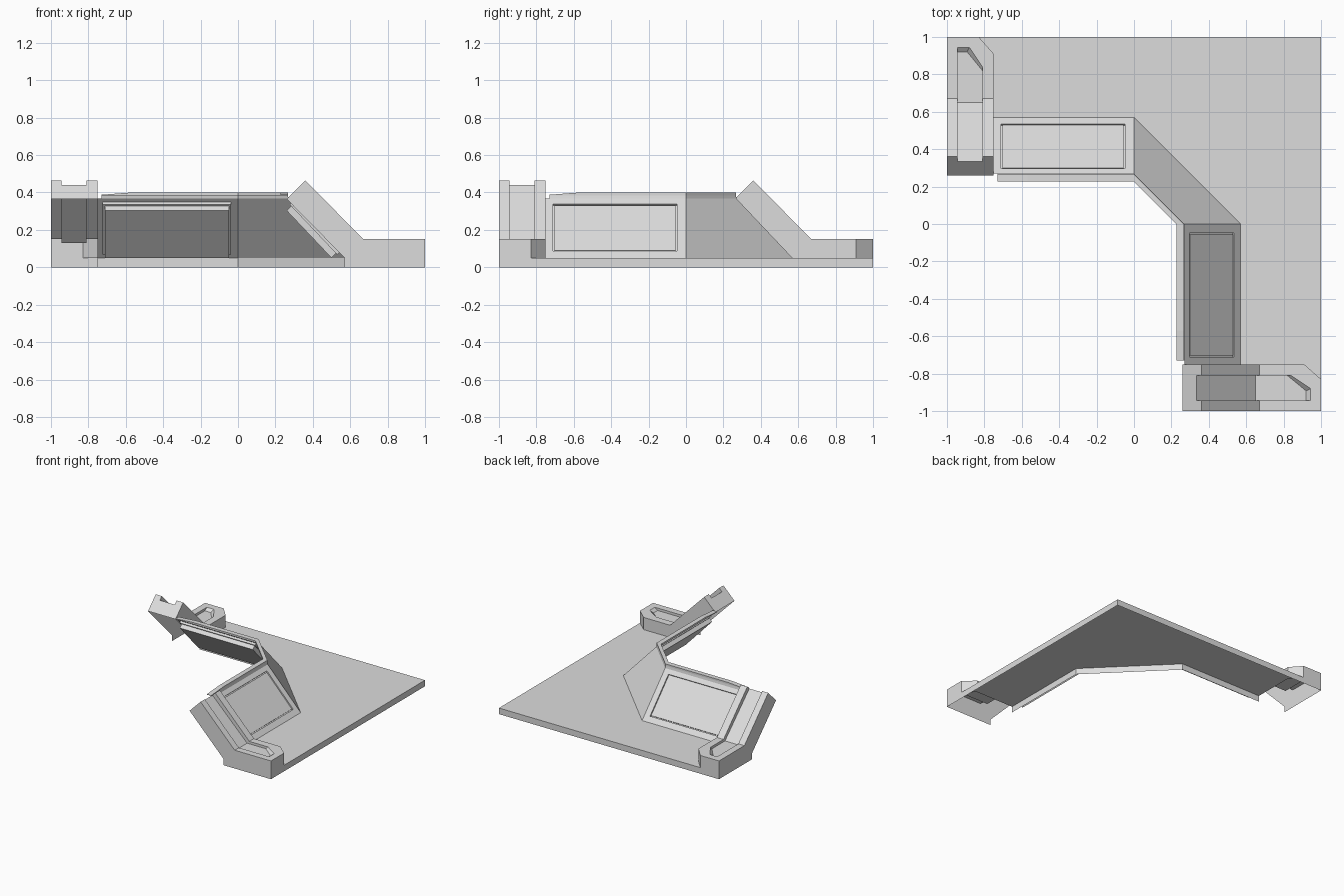
import bpy
import bmesh
from mathutils import Vector

cube = bpy.data.objects.get("Cube")
if cube:
    bpy.data.objects.remove(cube, do_unlink=True)

grey = bpy.data.materials.new("light_grey")
grey.use_nodes = True
tone = (0.72, 0.72, 0.72, 1)
grey.diffuse_color = tone
grey.node_tree.nodes["Principled BSDF"].inputs["Base Color"].default_value = tone

UP, DOWN, BACK, FRONT = (0, 0, 1), (0, 0, -1), (0, 1, 0), (0, -1, 0)
LEFT, RIGHT = (1, 0, 0), (-1, 0, 0)
SLOPE, TIP = (0, 1, 1), (0, -1, 1)


def swap(p):
    """Mirror across the diagonal joining the two arms."""
    return Vector((p[1], p[0], p[2]))


def build(name, faces, mirrored=False):
    """Make an object from (points, facing) pairs."""
    bm = bmesh.new()
    for points, facing in faces:
        pts = [swap(p) if mirrored else Vector(p) for p in points]
        hint = swap(facing) if mirrored else Vector(facing)
        face = bm.faces.new([bm.verts.new(p) for p in pts])
        face.normal_update()
        if face.normal.dot(hint) < 0:
            face.normal_flip()
    bmesh.ops.remove_doubles(bm, verts=bm.verts[:], dist=0.0005)
    mesh = bpy.data.meshes.new(name)
    bm.to_mesh(mesh)
    bm.free()
    mesh.materials.append(grey)
    obj = bpy.data.objects.new(name, mesh)
    bpy.context.collection.objects.link(obj)


def at(x, profile):
    return [(x, y, z) for y, z in profile]


def flat(outline, z):
    return [(x, y, z) for x, y in outline]


def sweep(sections, facings):
    """Join matching open sections with quads."""
    faces = []
    for s, t in zip(sections, sections[1:]):
        for k, facing in enumerate(facings):
            faces.append(([s[k], s[k + 1], t[k + 1], t[k]], facing))
    return faces


# Floor shell, open underneath, with rims only on its free edges
foot, deck, inner, cut, corner = 0.57, 0.05, -0.75, 0.91, -0.83
half = [(0, foot), (inner, foot), (inner, cut), (corner, 1)]
other = [(y, x) for x, y in half[::-1]]
floor = [(flat(half + [(1, 1)] + other, deck), UP)]
for p, q in ((half[0], half[1]), (half[-1], (1, 1)), ((1, 1), other[0]),
             (other[-2], other[-1]), (other[-1], half[0])):
    out = (p[1] - q[1], q[0] - p[0], 0)
    floor.append((flat([p, q], 0) + flat([q, p], deck), out))
build("floor_plate", floor)

# Sloped wall with a panel outlined by a narrow groove
top, bottom = (0.27, 0.367), (foot, deck)


def on_wall(x, z):
    t = (z - bottom[1]) / (top[1] - bottom[1])
    return Vector((x, bottom[0] + t * (top[0] - bottom[0]), z))


def rectangle(x0, x1, z0, z1, depth=0):
    inset = Vector((0, depth, depth))
    return [p - inset for p in (on_wall(x0, z0), on_wall(x1, z0),
                                on_wall(x1, z1), on_wall(x0, z1))]


def ring(a, b, facings):
    return [([a[k], a[(k + 1) % 4], b[(k + 1) % 4], b[k]], facings[k]) for k in range(4)]


INWARD = [TIP, RIGHT, (0, 1, -1), LEFT]
OUTWARD = [(0, 1, -1), LEFT, TIP, RIGHT]
FRAME = (-0.725, -0.037, 0.08, 0.348)
GROOVE = (-0.712, -0.048, 0.086, 0.339)
PANEL = (-0.704, -0.056, 0.092, 0.333)


def wall_faces():
    outer, frame = rectangle(inner, 0, bottom[1], top[1]), rectangle(*FRAME)
    groove, groove_bed = rectangle(*GROOVE), rectangle(*GROOVE, 0.008)
    panel_foot, panel = rectangle(*PANEL, 0.008), rectangle(*PANEL, 0.002)
    return (ring(outer, frame, [SLOPE] * 4) + ring(frame, groove, [SLOPE] * 4)
            + ring(groove, groove_bed, INWARD)
            + ring(groove_bed, panel_foot, [SLOPE] * 4)
            + ring(panel_foot, panel, OUTWARD) + [(panel, SLOPE)])


# Stepped box standing out behind the panel
def backing_faces():
    rim, rim_back = rectangle(*FRAME), rectangle(*FRAME, 0.012)
    near, far = rectangle(*GROOVE, 0.012), rectangle(*GROOVE, 0.036)
    behind = (0, -1, -1)
    return (ring(rim, rim_back, OUTWARD) + ring(rim_back, near, [behind] * 4)
            + ring(near, far, OUTWARD) + [(far, behind)])


# Flat-topped lip along the wall, tapering near its pier
def lip_profile(height):
    back, front, base = 0.267, 0.227, 0.385
    return [top, (back, base), (back, height), (front, height), (front, base), (back, base)]


LIP_FACINGS = [SLOPE, BACK, UP, FRONT, DOWN]


def lip_faces():
    sections = [at(-0.73, lip_profile(0.388)), at(-0.57, lip_profile(0.4)),
                at(0, lip_profile(0.4))]
    return sweep(sections, LIP_FACINGS) + [(sections[0][1:5], RIGHT)]


# Hollow end pier with a channel running down its slope
def pier_faces():
    o, a, b, i = -1, -0.945, -0.81, inner
    nose, crest, knee = (0.26, 0.365), (0.36, 0.465), (0.67, 0.15)
    low_crest, low_knee = (0.335, 0.44), (0.65, 0.13)
    cap, back = knee[1], 1
    faces = []
    # Nose with notch
    nose_pts = at(o, [crest, nose]) + at(i, [nose, crest])
    nose_pts += at(b, [crest, low_crest]) + at(a, [low_crest, crest])
    faces.append((nose_pts, TIP))
    # Slope bands and channel
    for x0, x1, run in ((o, a, [crest, knee]), (a, b, [low_crest, low_knee]),
                        (b, i, [crest, knee])):
        faces.append((at(x0, run) + at(x1, run[::-1]), SLOPE))
    for x, facing in ((a, LEFT), (b, RIGHT)):
        faces.append((at(x, [crest, knee, low_knee, low_crest]), facing))
    # Flat cap around the channel end
    rim = [(a, knee[0]), (a, 0.945), (-0.88, 0.945), (b, 0.84), (b, knee[0])]
    bed = [(a, low_knee[0]), (a, 0.92), (-0.892, 0.92), (b, 0.82), (b, low_knee[0])]
    edge = [(i, knee[0]), (i, cut), (corner, back), (o, back), (o, knee[0])]
    faces.append((flat(rim + edge, cap), UP))
    faces.append((flat(bed, low_knee[1]), UP))
    for k, facing in enumerate([LEFT, FRONT, (-1, -1, 0), RIGHT]):
        faces.append((flat(rim[k:k + 2], cap) + flat(bed[k:k + 2][::-1], low_knee[1]), facing))
    # Sides, chamfer and back
    shared = [(foot, deck), nose, crest, knee]
    faces.append((at(o, [(foot, 0)] + shared + [(back, cap), (back, 0)]), RIGHT))
    faces.append((at(i, shared + [(cut, cap), (cut, deck)]), LEFT))
    for p, q, base, facing in (((i, cut), (corner, back), deck, (1, 1, 0)),
                               ((corner, back), (o, back), 0, BACK)):
        faces.append((flat([p, q], base) + flat([q, p], cap), facing))
    return faces


for side, mirrored in (("back", False), ("front", True)):
    build(side + "_sloped_wall", wall_faces(), mirrored)
    build(side + "_panel_backing", backing_faces(), mirrored)
    build(side + "_wall_lip", lip_faces(), mirrored)
    build(side + "_end_pier", pier_faces(), mirrored)

# Diagonal wall and lip joining the arms
section = at(0, [bottom] + lip_profile(0.4))
diagonal = [(1, 1, 1), (1, 1, 1), (1, 1, 0), UP, (-1, -1, 0), DOWN]
build("corner_wall", sweep([section, [swap(p) for p in section]], diagonal))
